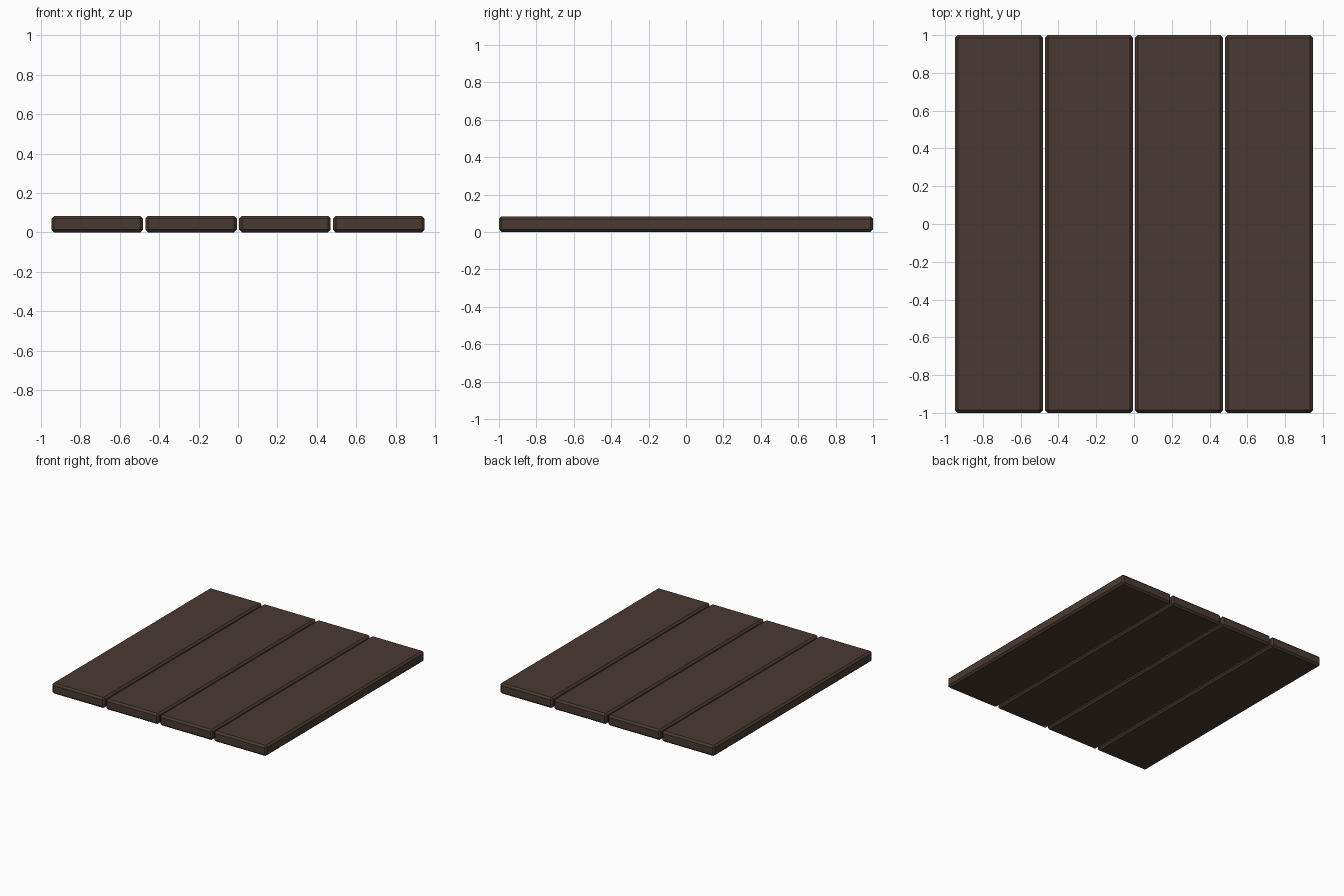
import bpy

if "Cube" in bpy.data.objects:
    bpy.data.objects.remove(bpy.data.objects["Cube"])

WIDTH, LENGTH, HEIGHT, PITCH, BEVEL = 0.464, 2.0, 0.084, 0.4765, 0.014

wood = bpy.data.materials.new("dark_brown_wood")
wood.diffuse_color = (0.068, 0.042, 0.032, 1)
wood.use_nodes = True
wood.node_tree.nodes["Principled BSDF"].inputs["Base Color"].default_value = wood.diffuse_color


def plank(index):
    """One board with chamfered edges, standing on the ground."""
    x = (index - 1.5) * PITCH
    bpy.ops.mesh.primitive_cube_add(size=1, location=(x, 0, HEIGHT / 2))
    obj = bpy.context.object
    obj.name = f"plank_{index + 1}"
    obj.scale = (WIDTH, LENGTH, HEIGHT)
    bpy.ops.object.transform_apply(location=False, rotation=False, scale=True)
    obj.data.materials.append(wood)
    bevel = obj.modifiers.new("edge_chamfer", 'BEVEL')
    bevel.width = BEVEL
    bevel.segments = 1


# Four boards side by side with narrow gaps
for i in range(4):
    plank(i)
